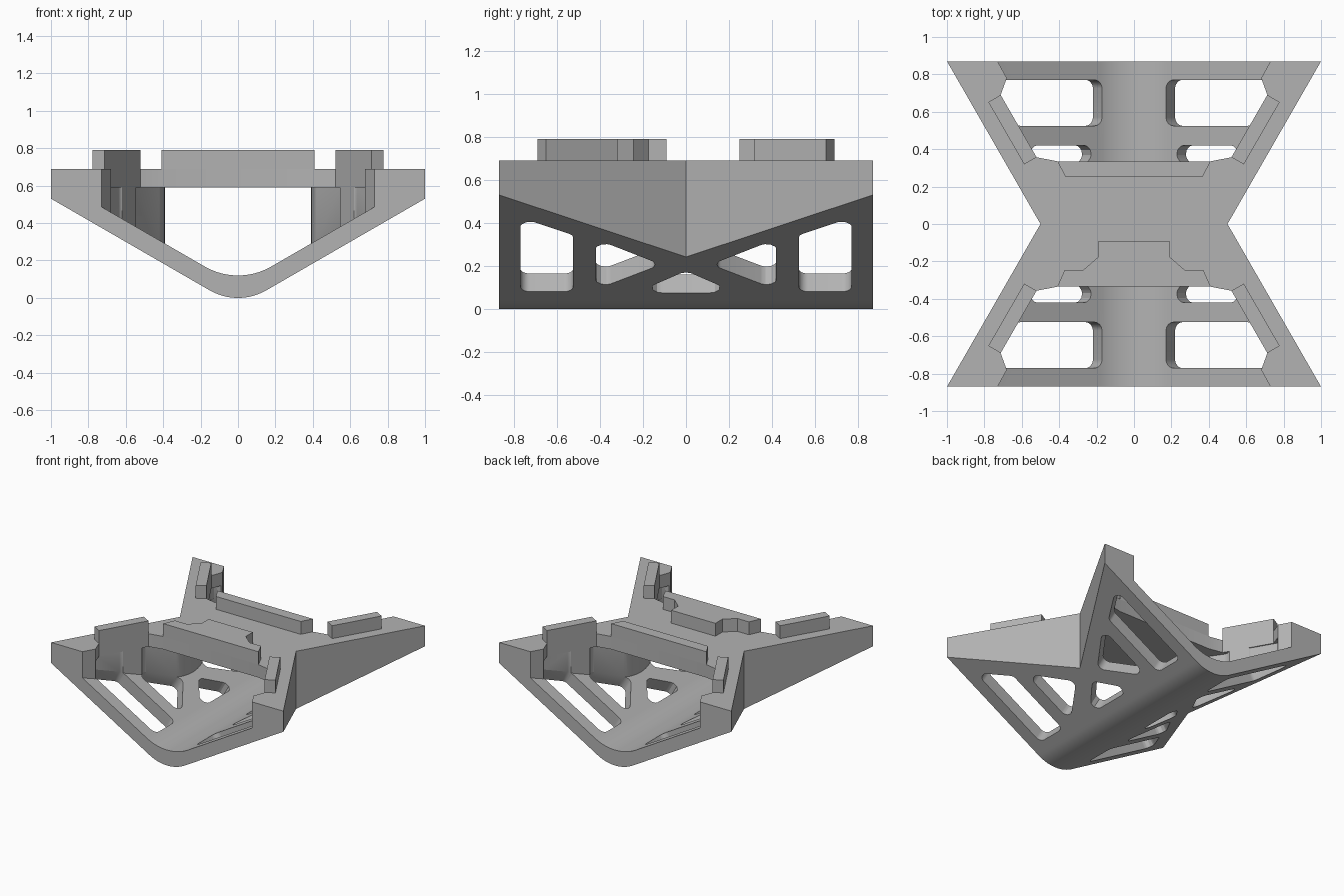
import bpy, bmesh, math
from mathutils import Vector

if "Cube" in bpy.data.objects:
    bpy.data.objects.remove(bpy.data.objects["Cube"], do_unlink=True)

grey = bpy.data.materials.new("plain grey")
grey.use_nodes = True
colour = (0.45, 0.45, 0.45, 1)
grey.diffuse_color = colour
grey.node_tree.nodes["Principled BSDF"].inputs["Base Color"].default_value = colour

TOP, DECK, SLOPE = 0.69, 0.59, math.tan(math.radians(30))


def rounded(points, steps=8):
    """Outline from (a, b) or (a, b, radius) corners."""
    out = []
    for i, p in enumerate(points):
        corner = Vector(p[:2])
        if len(p) < 3:
            out.append(corner)
            continue
        a = (Vector(points[i - 1][:2]) - corner).normalized()
        b = (Vector(points[(i + 1) % len(points)][:2]) - corner).normalized()
        half = a.angle(b) / 2
        centre = corner + (a + b).normalized() * p[2] / math.sin(half)
        start = corner + a * p[2] / math.tan(half) - centre
        end = corner + b * p[2] / math.tan(half) - centre
        for k in range(steps + 1):
            t = k / steps
            out.append(centre + (start * (1 - t) + end * t).normalized() * p[2])
    return out


def mirrored(points):
    """Close a right-hand half outline with its mirror image in the first axis."""
    return points + [(-p[0], *p[1:]) for p in reversed(points)]


def loft(bm, rings):
    """Closed solid through matching rings of points."""
    rows = [[bm.verts.new(co) for co in ring] for ring in rings]
    n = len(rows[0])
    for low, high in zip(rows, rows[1:]):
        for i in range(n):
            j = (i + 1) % n
            bm.faces.new((low[i], low[j], high[j], high[i]))
    bm.faces.new(rows[0][::-1])
    bm.faces.new(rows[-1])


def make(name, bm):
    bmesh.ops.recalc_face_normals(bm, faces=bm.faces)
    mesh = bpy.data.meshes.new(name)
    bm.to_mesh(mesh)
    bm.free()
    mesh.materials.append(grey)
    ob = bpy.data.objects.new(name, mesh)
    bpy.context.collection.objects.link(ob)
    return ob


def plate(name, outline, z0, z1):
    bm = bmesh.new()
    loft(bm, [[(p.x, p.y, z) for p in outline] for z in (z0, z1)])
    return make(name, bm)


def trough(name, outline, reach):
    bm = bmesh.new()
    loft(bm, [[(p.x, y, p.y) for p in outline] for y in (-reach, reach)])
    return make(name, bm)


def boolean(ob, cutter, operation):
    mod = ob.modifiers.new("cut", 'BOOLEAN')
    mod.operation, mod.solver, mod.object = operation, 'EXACT', cutter
    bpy.context.view_layer.objects.active = ob
    bpy.ops.object.modifier_apply(modifier=mod.name)
    bpy.data.objects.remove(cutter, do_unlink=True)


def smooth(ob):
    bpy.ops.object.select_all(action='DESELECT')
    ob.select_set(True)
    bpy.context.view_layer.objects.active = ob
    bpy.ops.object.shade_smooth_by_angle(angle=math.radians(25))


# Body: hourglass plan with a rounded V underside
OUT0, IN0 = -0.047, 0.065
body = plate("cradle_body", rounded(mirrored([(1, -0.87), (0.5, 0), (1, 0.87)])), -0.3, 1)
vee = [(0, OUT0, 0.303), (1.2, OUT0 + 1.2 * SLOPE), (1.2, TOP),
       (-1.2, TOP), (-1.2, OUT0 + 1.2 * SLOPE)]
boolean(body, trough("vee_outer", rounded(vee, 16), 1.2), 'INTERSECT')

# Hollow: inner hourglass above the V-shaped floor
end = [(0.521, 0.357), (0.713, 0.69), (0.68, 0.78), (0.76, 0.926)]
waist = (0.315, 0, 0.48)
half = [(x, -y) for x, y in reversed(end)] + [waist] + end
hollow = plate("hollow", rounded(mirrored(half), 16), -0.3, 1)
floor = [(0, IN0, 0.355), (1.3, IN0 + 1.3 * SLOPE), (1.3, 1.2),
         (-1.3, 1.2), (-1.3, IN0 + 1.3 * SLOPE)]
boolean(hollow, trough("vee_inner", rounded(floor, 16), 1.3), 'INTERSECT')
boolean(body, hollow, 'DIFFERENCE')

# Windows: square to the sloping plate, then straight up into the walls
R = 0.045
big = [(0.525, 0.08), (0.77, 0.08), (0.77, 0.425), (0.525, 0.343)]
triangle = [(0.42, 0.325), (0.42, 0.09), (0.116, 0.206)]
middle = [(-0.235, 0.075), (0.235, 0.075), (0, 0.176)]
bm = bmesh.new()
for shape, flips in ((big, (1, -1)), (triangle, (1, -1)), (middle, (1,))):
    # second coordinate runs along the slope, twice the height
    outline = rounded([(y, 2 * z, R) for y, z in shape], 6)
    for side in (1, -1):
        for flip in flips:
            rings = []
            for depth in (-0.05, 0.098):
                rings.append([(side * ((p.y / 2 - OUT0) / SLOPE - depth / 2), flip * p.x,
                               p.y / 2 + depth * math.cos(math.radians(30)))
                              for p in outline])
            rings.append([(x, y, DECK) for x, y, z in rings[-1]])
            loft(bm, rings)
boolean(body, make("windows", bm), 'DIFFERENCE')
smooth(body)

# Bridge across the waist
lip = (0.41, 0.335)
edge = [(lip[0], -lip[1]), (end[0][0], -end[0][1]), waist, end[0], lip]
smooth(plate("bridge", rounded(mirrored(edge), 16), DECK, TOP))

# Raised stops on the bridge
RAIL = 0.79
plate("back_stop", rounded(mirrored([lip, (0.365, 0.25)])), TOP, RAIL)
plate("front_stop", rounded(mirrored([(0.41, -0.335), (0.37, -0.245), (0.27, -0.245),
                                      (0.19, -0.175), (0.19, -0.09)])), TOP, RAIL)

# Raised rails along the inner edges of the four legs
rail = [(0.521, 0.357), (0.587, 0.319), (0.779, 0.652), (0.713, 0.69)]
for sx, side in ((1, "left"), (-1, "right")):
    for sy, place in ((1, "back"), (-1, "front")):
        plate(f"{place}_{side}_rail", [Vector((sx * x, sy * y)) for x, y in rail], TOP, RAIL)
